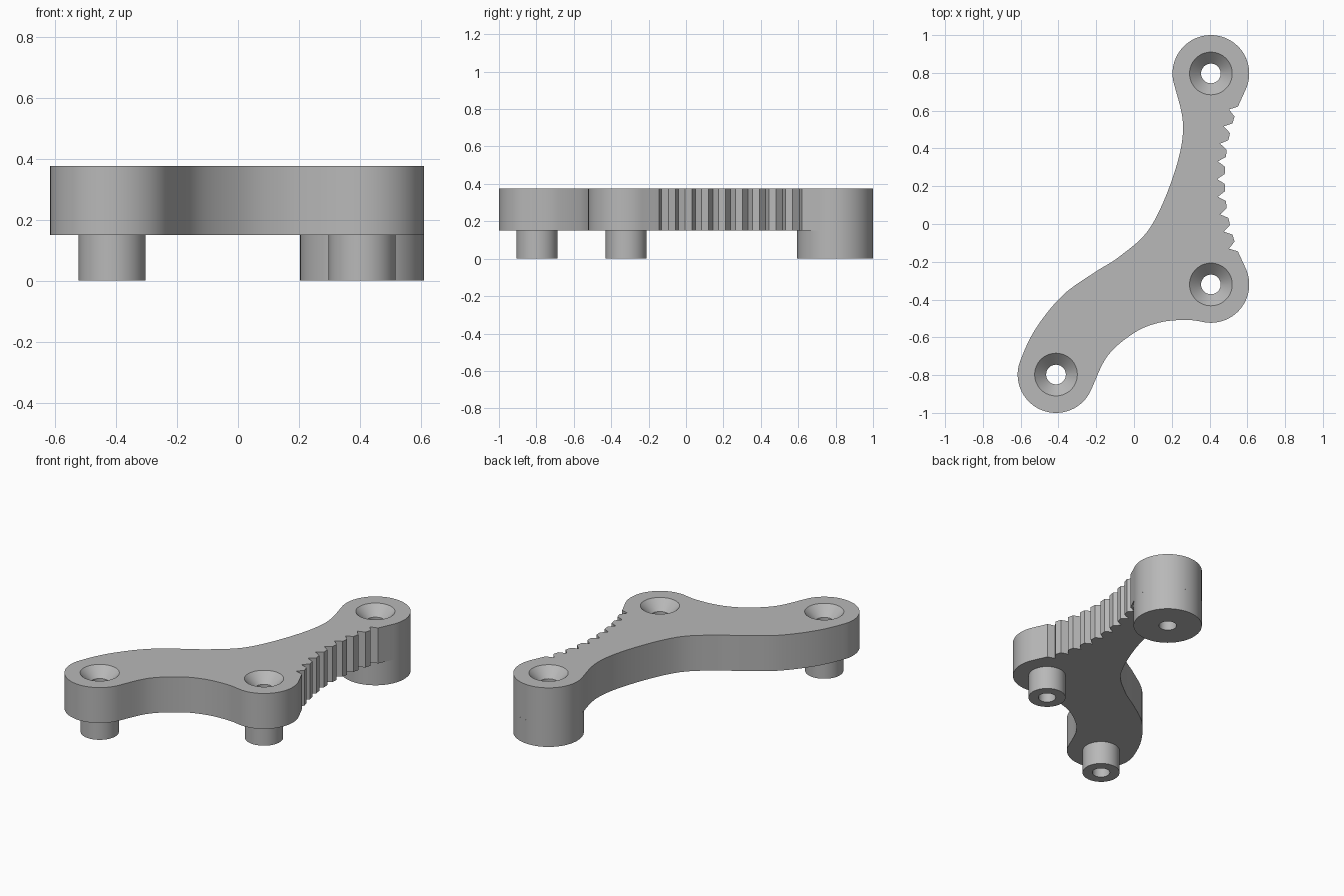
import bpy, bmesh, math
from mathutils import Vector

cube = bpy.data.objects.get("Cube")
if cube:
    bpy.data.objects.remove(cube, do_unlink=True)

BOTTOM, TOP = 0.15, 0.375
BOSS_R, PEG_R, HOLE_R, SINK_R = 0.203, 0.11, 0.052, 0.113
BACK, FRONT, OUTER = Vector((0.407, 0.797)), Vector((0.407, -0.32)), Vector((-0.413, -0.797))

grey = bpy.data.materials.new("plain_grey")
grey.use_nodes = True
colour = (0.48, 0.48, 0.48, 1)
grey.diffuse_color = colour
grey.node_tree.nodes["Principled BSDF"].inputs["Base Color"].default_value = colour


def make_object(name, bm):
    bmesh.ops.recalc_face_normals(bm, faces=bm.faces)
    mesh = bpy.data.meshes.new(name)
    bm.to_mesh(mesh)
    bm.free()
    mesh.materials.append(grey)
    obj = bpy.data.objects.new(name, mesh)
    bpy.context.collection.objects.link(obj)
    return obj


def smooth(obj):
    bpy.ops.object.select_all(action="DESELECT")
    obj.select_set(True)
    bpy.context.view_layer.objects.active = obj
    bpy.ops.object.shade_smooth_by_angle(angle=math.radians(25))


def polar(centre, radius, degrees):
    a = math.radians(degrees)
    return centre + radius * Vector((math.cos(a), math.sin(a)))


def arc(centre, start, end, steps=40):
    return [polar(centre, BOSS_R, start + (end - start) * i / steps) for i in range(steps + 1)]


def flowing_edge(start, start_angle, middle, end, end_angle, steps=8):
    """Smooth curve leaving one boss along its tangent and joining the next."""
    pts = [start] + [Vector(p) for p in middle] + [end]
    leave, arrive = (polar(Vector((0, 0)), 1, a + 90) for a in (start_angle, end_angle))
    pts.insert(0, start - leave * (pts[1] - start).length)
    pts.append(end + arrive * (end - pts[-2]).length)
    out = []
    for a, b, c, d in zip(pts, pts[1:], pts[2:], pts[3:]):
        for i in range(steps):
            t = i / steps
            out.append(0.5 * (2 * b + (c - a) * t + (2 * a - 5 * b + 4 * c - d) * t**2
                              + (3 * b - a - 3 * c + d) * t**3))
    return out[1:]


def lathe(name, centre, profile, segments=64):
    """Spin a closed radius/height profile around a vertical axis."""
    bm = bmesh.new()
    rings = []
    for i in range(segments):
        ring = []
        for r, z in profile:
            p = polar(centre, r, 360 * i / segments)
            ring.append(bm.verts.new((p.x, p.y, z)))
        rings.append(ring)
    n = len(profile)
    for i in range(segments):
        a, b = rings[i], rings[(i + 1) % segments]
        for j in range(n):
            bm.faces.new((a[j], b[j], b[(j + 1) % n], a[(j + 1) % n]))
    bmesh.ops.remove_doubles(bm, verts=bm.verts, dist=1e-5)
    return make_object(name, bm)


# Outline: three rounded bosses joined by flowing edges
back_arc = arc(BACK, -25, 197)
outer_arc = arc(OUTER, 165, 337)
front_arc = arc(FRONT, 256, 385)
inner_edge = flowing_edge(
    back_arc[-1], 197,
    [(0.26, 0.51), (0.21, 0.26), (0.085, -0.02), (-0.074, -0.17),
     (-0.21, -0.257), (-0.38, -0.38), (-0.524, -0.56)],
    outer_arc[0], 165)
lower_edge = flowing_edge(
    outer_arc[-1], 337,
    [(-0.138, -0.696), (0.005, -0.574), (0.138, -0.521), (0.27, -0.508)],
    front_arc[0], 256)

# Rack of teeth along a concave arc
gear_centre, root_r, tooth_h, pitch = Vector((1.55, 0.238)), 1.11, 0.04, 4.85
teeth = [Vector((0.55, -0.145))]
for i in range(9):
    a = 180 + (4 - i) * pitch
    teeth.append(polar(gear_centre, root_r, a))
    if i < 8:
        for f in (0.29, 0.71):
            teeth.append(polar(gear_centre, root_r - tooth_h, a - f * pitch))
teeth.append(Vector((0.55, 0.621)))

outline = back_arc + inner_edge + outer_arc + lower_edge + front_arc + teeth
bm = bmesh.new()
face = bm.faces.new([bm.verts.new((p.x, p.y, BOTTOM)) for p in outline])
lifted = bmesh.ops.extrude_face_region(bm, geom=[face], use_keep_orig=True)
bmesh.ops.translate(bm, vec=(0, 0, TOP - BOTTOM),
                    verts=[v for v in lifted["geom"] if isinstance(v, bmesh.types.BMVert)])
bmesh.ops.remove_doubles(bm, verts=bm.verts, dist=1e-5)
plate = make_object("toothed_plate", bm)

# Countersunk screw holes, with a hollow post under each
sink_z = TOP - (SINK_R - HOLE_R)
for name, centre, radius in (("back_post", BACK, BOSS_R),
                             ("front_peg", FRONT, PEG_R),
                             ("outer_peg", OUTER, PEG_R)):
    cutter = lathe(name + "_hole_cutter", centre,
                   [(0, BOTTOM - 0.1), (HOLE_R, BOTTOM - 0.1), (HOLE_R, sink_z),
                    (SINK_R, TOP), (SINK_R, TOP + 0.1), (0, TOP + 0.1)])
    cutter.hide_render = True
    cut = plate.modifiers.new(name + "_hole", "BOOLEAN")
    cut.operation, cut.solver, cut.object = "DIFFERENCE", "EXACT", cutter
    bpy.ops.object.select_all(action="DESELECT")
    bpy.context.view_layer.objects.active = plate
    plate.select_set(True)
    bpy.ops.object.modifier_apply(modifier=cut.name)
    bpy.data.objects.remove(cutter, do_unlink=True)
    post = lathe(name, centre, [(HOLE_R, 0), (radius, 0), (radius, BOTTOM), (HOLE_R, BOTTOM)])
    smooth(post)

smooth(plate)
